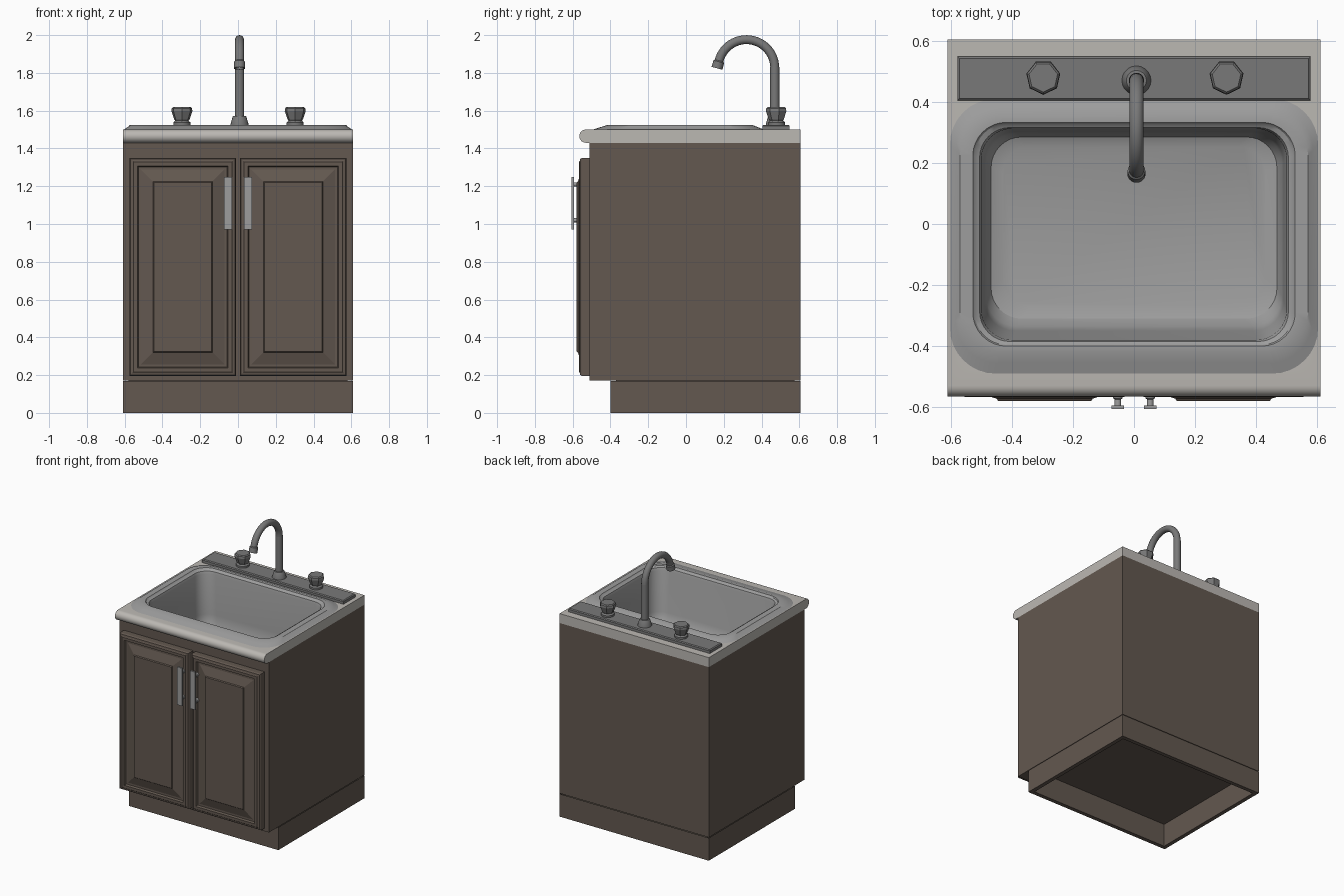
import bpy, bmesh
from math import sin, cos, pi, radians

if "Cube" in bpy.data.objects:
    bpy.data.objects.remove(bpy.data.objects["Cube"])


def material(name, r, g, b):
    m = bpy.data.materials.new(name)
    m.diffuse_color = (r, g, b, 1)
    m.use_nodes = True
    m.node_tree.nodes["Principled BSDF"].inputs["Base Color"].default_value = m.diffuse_color
    return m


WOOD = material("dark_wood", 0.125, 0.098, 0.08)
STONE = material("pale_counter", 0.5, 0.48, 0.45)
STEEL = material("sink_steel", 0.34, 0.34, 0.34)
METAL = material("dark_metal", 0.19, 0.19, 0.19)


def loft(name, loops, mat, start=True, end=True, smooth=None):
    """Skin a row of equal-length point loops, with optional end caps."""
    bm = bmesh.new()
    rows = [[bm.verts.new(p) for p in loop] for loop in loops]
    n = len(rows[0])
    for a, b in zip(rows, rows[1:]):
        for i in range(n):
            j = (i + 1) % n
            bm.faces.new((a[i], a[j], b[j], b[i]))
    if start:
        bm.faces.new(rows[0][::-1])
    if end:
        bm.faces.new(rows[-1])
    me = bpy.data.meshes.new(name)
    bm.to_mesh(me)
    bm.free()
    ob = bpy.data.objects.new(name, me)
    bpy.context.collection.objects.link(ob)
    me.materials.append(mat)
    if smooth:
        bpy.ops.object.select_all(action='DESELECT')
        ob.select_set(True)
        bpy.context.view_layer.objects.active = ob
        bpy.ops.object.shade_smooth_by_angle(angle=radians(smooth))
    return ob


def rect(x0, x1, y0, y1, z):
    return [(x0, y0, z), (x1, y0, z), (x1, y1, z), (x0, y1, z)]


def round_rect(hx, y0, y1, r, z, seg=8):
    pts = []
    corners = [(hx - r, y1 - r), (r - hx, y1 - r), (r - hx, y0 + r), (hx - r, y0 + r)]
    for k, (cx, cy) in enumerate(corners):
        for i in range(seg + 1):
            a = (k + i / seg) * pi / 2
            pts.append((cx + r * cos(a), cy + r * sin(a), z))
    return pts


def box(name, x0, x1, y0, y1, z0, z1, mat):
    return loft(name, [rect(x0, x1, y0, y1, z0), rect(x0, x1, y0, y1, z1)], mat)


def disc(x, y, z, r, n, turn=0):
    return [(x + r * cos(2 * pi * i / n + turn), y + r * sin(2 * pi * i / n + turn), z)
            for i in range(n)]


# Cabinet shell, open at the top for the basin
loft("cabinet_body", [rect(-.61, .61, -.51, .605, z) for z in (.172, 1.43)], WOOD, end=False)

# Hollow toe-kick plinth
inner, outer = (-.58, .58, -.37, .575), (-.61, .61, -.40, .605)
loft("toe_kick", [rect(*inner, .172), rect(*inner, 0), rect(*outer, 0), rect(*outer, .168)],
     WOOD, False, False)

# Counter slab with a rounded front edge and a hole for the sink
profile = [(.605, 1.43), (.605, 1.50)]
for i in range(13):
    a = pi / 2 + pi * i / 12
    profile.append((-.53 + .035 * cos(a), 1.465 + .035 * sin(a)))
counter = loft("countertop", [[(x, y, z) for y, z in profile] for x in (-.61, .61)],
               STONE, smooth=30)
cutter = loft("sink_cutter", [round_rect(.56, -.44, .37, .13, z) for z in (1.3, 1.6)], STONE)
cutter.hide_render = True
cutter.hide_viewport = False
cutter.display_type = 'WIRE'
cut = counter.modifiers.new("sink_hole", 'BOOLEAN')
cut.operation = 'DIFFERENCE'
cut.object = cutter
bpy.context.view_layer.objects.active = counter
bpy.ops.object.modifier_apply(modifier=cut.name)
bpy.data.objects.remove(cutter)

# Sink lip and basin in one skin: half width, y range, corner radius, height
sink = [(.603, -.49, .41, .15, 1.501), (.585, -.455, .382, .14, 1.512),
        (.57, -.42, .355, .13, 1.523), (.528, -.40, .333, .11, 1.523),
        (.522, -.396, .328, .105, 1.515), (.506, -.385, .316, .10, 1.508),
        (.500, -.38, .312, .10, 1.49), (.49, -.35, .302, .10, 1.20),
        (.484, -.335, .297, .10, 1.15), (.468, -.31, .285, .10, 1.115),
        (.43, -.27, .255, .09, 1.10)]
loft("sink_basin", [round_rect(*s) for s in sink], STEEL, start=False, smooth=32)

# Paired doors with raised panels: inset from the door edge, y position
steps = [(0, -.51), (0, -.55), (.006, -.56), (.018, -.563), (.022, -.567), (.042, -.567),
         (.048, -.552), (.062, -.552), (.125, -.572), (.13, -.579)]
for side, s in (("left", -1), ("right", 1)):
    x0, x1 = sorted((s * .01, s * .575))
    loops = [[(x0 + d, y, .195 + d), (x1 - d, y, .195 + d),
              (x1 - d, y, 1.35 - d), (x0 + d, y, 1.35 - d)] for d, y in steps]
    loft(side + "_door", loops, WOOD)

    # Door pull: flat bar on two round posts
    cx = s * .053
    box(side + "_pull_bar", cx - .02, cx + .02, -.606, -.594, .97, 1.25, STEEL)
    for k, z in enumerate((1.02, 1.21)):
        post = [[(px, y, pz) for px, pz, _ in disc(cx, z, 0, r, 16)]
                for y, r in ((-.555, .016), (-.57, .016), (-.574, .011), (-.596, .011))]
        loft(f"{side}_pull_post_{k + 1}", post, STEEL, smooth=30)

# Faucet deck plate with a chamfered top
plate = [(0, 1.50), (0, 1.519), (.006, 1.525)]
loft("faucet_deck", [rect(-.578 + d, .578 - d, .405 + d, .548 - d, z) for d, z in plate], METAL)


# Gooseneck spout: rings along a straight riser, an arc and a nozzle
def ring(a, r, y, z, n=20):
    return [(.008 + r * cos(t), y + r * sin(t) * cos(a), z + r * sin(t) * sin(a))
            for t in (2 * pi * i / n for i in range(n))]


rings = [ring(0, r, .47, z) for r, z in
         ((.048, 1.524), (.046, 1.535), (.036, 1.568), (.033, 1.572), (.025, 1.573), (.025, 1.83))]
end = radians(165)
for i in range(25):
    a = end * i / 24
    rings.append(ring(a, .0235, .32 + .15 * cos(a), 1.826 + .15 * sin(a)))
ey, ez = .32 + .15 * cos(end), 1.826 + .15 * sin(end)
for r, d in ((.029, .006), (.030, .042), (.022, .042), (.022, .03)):
    rings.append(ring(end, r, ey - d * sin(end), ez + d * cos(end)))
loft("faucet_spout", rings, METAL, smooth=35)

# Seven-sided tap knobs on round collars
for side, x in (("left", -.297), ("right", .303)):
    loft(side + "_tap_collar", [disc(x, .48, z, r, 24) for z, r in
         ((1.524, .045), (1.538, .045), (1.548, .034), (1.56, .034))], METAL, smooth=35)
    loft(side + "_tap_knob", [disc(x, .48, z, r, 7, -pi / 2) for z, r in
         ((1.545, .036), (1.555, .042), (1.597, .057), (1.612, .055), (1.619, .048))], METAL)
